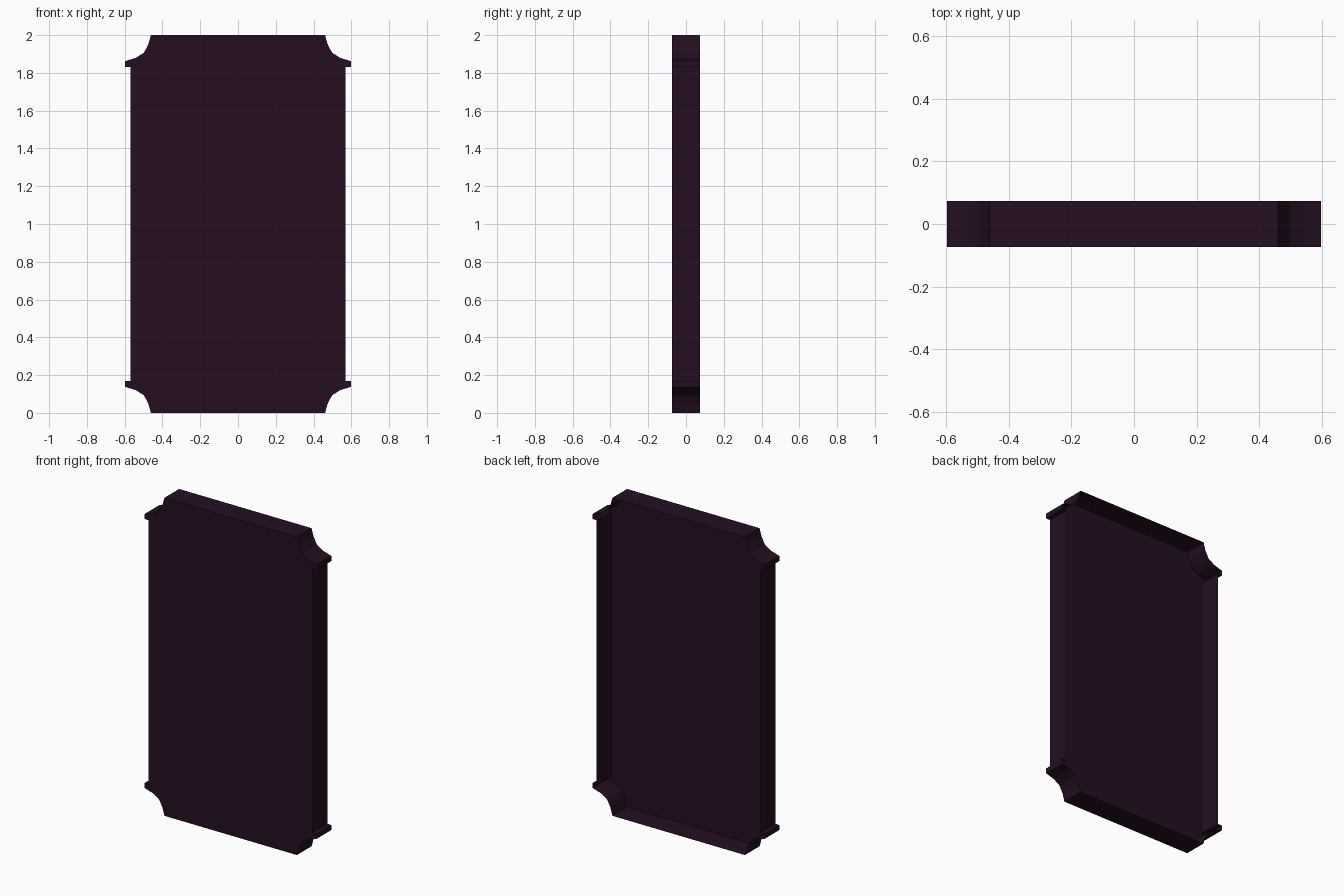
import bpy, bmesh

if "Cube" in bpy.data.objects:
    bpy.data.objects.remove(bpy.data.objects["Cube"])

DEPTH = 0.073

mat = bpy.data.materials.new("dark plum")
mat.diffuse_color = (0.018, 0.0045, 0.016, 1)
mat.use_nodes = True
mat.node_tree.nodes["Principled BSDF"].inputs["Base Color"].default_value = mat.diffuse_color

# Upper right quarter of the outline: side, lip, concave corner, top
quarter = [(0.57, 1.83), (0.598, 1.83), (0.598, 1.862), (0.54, 1.88),
           (0.498, 1.907), (0.475, 1.95), (0.461, 2.0)]
right = [(x, 2 - z) for x, z in reversed(quarter)] + quarter
outline = right + [(-x, z) for x, z in reversed(right)]

# Open-backed tray: front panel plus a thin rim of side walls
bm = bmesh.new()
front = [bm.verts.new((x, -DEPTH, z)) for x, z in outline]
back = [bm.verts.new((x, DEPTH, z)) for x, z in outline]
bm.faces.new(front)
n = len(outline)
for i in range(n):
    j = (i + 1) % n
    bm.faces.new((front[j], front[i], back[i], back[j]))

mesh = bpy.data.meshes.new("panel_shell")
bm.to_mesh(mesh)
bm.free()
mesh.materials.append(mat)
panel = bpy.data.objects.new("panel_shell", mesh)
bpy.context.collection.objects.link(panel)
